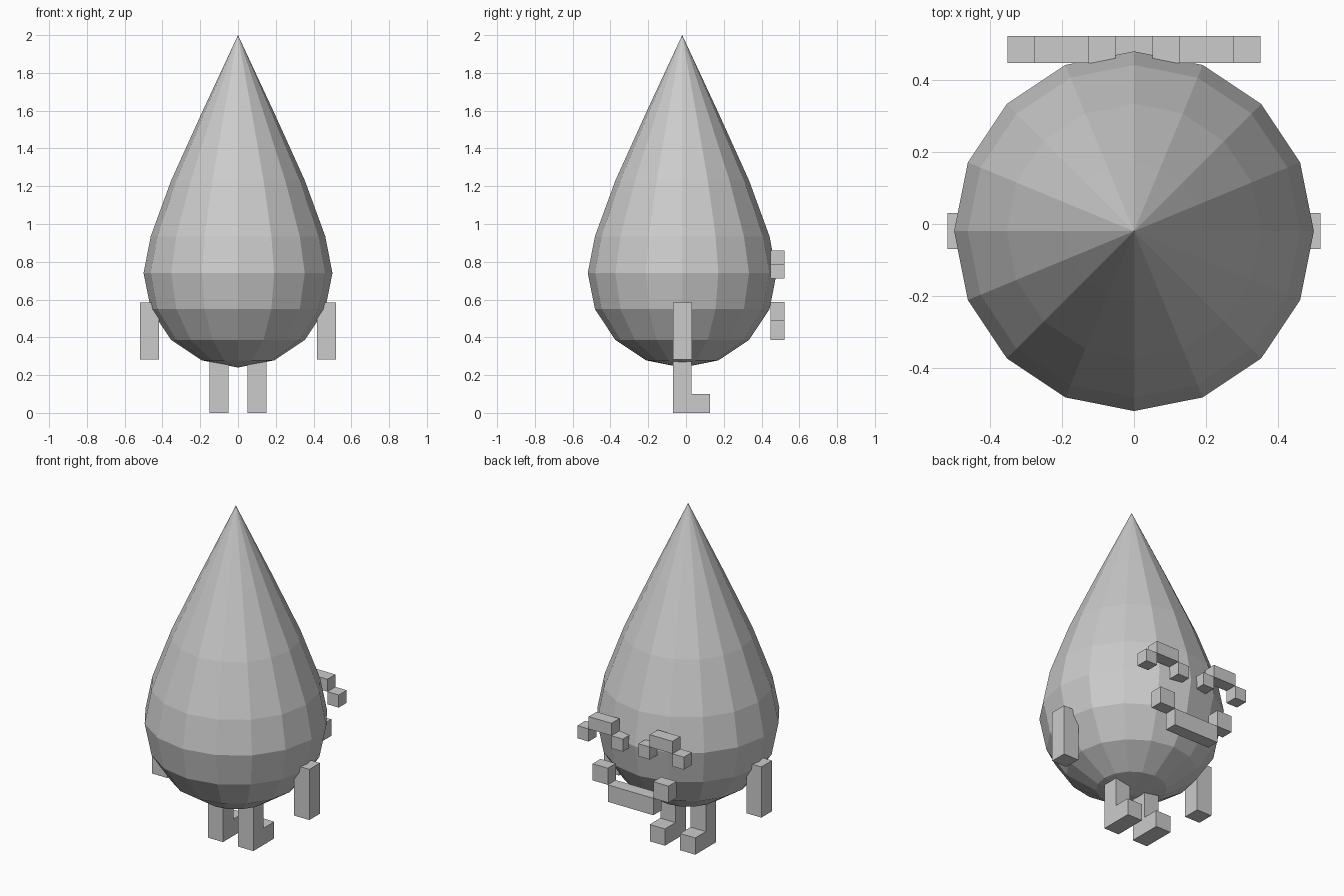
import bpy, bmesh
from math import cos, sin, pi

if "Cube" in bpy.data.objects:
    bpy.data.objects.remove(bpy.data.objects["Cube"])


def make_object(name, bm):
    bmesh.ops.recalc_face_normals(bm, faces=bm.faces)
    mesh = bpy.data.meshes.new(name)
    bm.to_mesh(mesh)
    bm.free()
    ob = bpy.data.objects.new(name, mesh)
    bpy.context.collection.objects.link(ob)
    return ob


def prism(name, profile, x0, x1):
    """Extrude a (y, z) outline from x0 to x1."""
    bm = bmesh.new()
    face = bm.faces.new([bm.verts.new((x0, y, z)) for y, z in profile])
    out = bmesh.ops.extrude_face_region(bm, geom=[face])
    verts = [g for g in out["geom"] if isinstance(g, bmesh.types.BMVert)]
    bmesh.ops.translate(bm, verts=verts, vec=(x1 - x0, 0, 0))
    return make_object(name, bm)


def box(name, x, y, z):
    return prism(name, [(y[0], z[0]), (y[1], z[0]), (y[1], z[1]), (y[0], z[1])], *x)


# Teardrop body: lathed 16-sided profile (radius, z)
CY, SIDES = -0.02, 16
rings = [(0.191, 0.278), (0.354, 0.386), (0.462, 0.549), (0.5, 0.74),
         (0.462, 0.935), (0.354, 1.23), (0.191, 1.59)]
bm = bmesh.new()
loops = [[bm.verts.new((r * cos(2 * pi * i / SIDES), CY + r * sin(2 * pi * i / SIDES), z))
          for i in range(SIDES)] for r, z in rings]
bottom = bm.verts.new((0, CY, 0.24))
tip = bm.verts.new((0, CY, 2.0))
for i in range(SIDES):
    j = (i + 1) % SIDES
    for a, b in zip(loops, loops[1:]):
        bm.faces.new((a[i], a[j], b[j], b[i]))
    bm.faces.new((bottom, loops[0][j], loops[0][i]))
    bm.faces.new((tip, loops[-1][i], loops[-1][j]))
make_object("teardrop_body", bm)

FACE_Y = (0.447, 0.522)
LEG = [(-0.07, 0), (0.127, 0), (0.127, 0.1), (0.028, 0.1), (0.028, 0.3), (-0.07, 0.3)]

# Parts mirrored left and right
for side, s in (("left", -1), ("right", 1)):
    def span(a, b):
        return tuple(sorted((s * a, s * b)))

    box(f"{side}_arm", span(0.419, 0.519), (-0.069, 0.031), (0.283, 0.585))
    prism(f"{side}_leg", LEG, *span(0.05, 0.15))
    # Arched eye made of three blocks
    box(f"{side}_eye_inner", span(0.051, 0.126), FACE_Y, (0.711, 0.786))
    box(f"{side}_eye_top", span(0.126, 0.276), FACE_Y, (0.786, 0.86))
    box(f"{side}_eye_outer", span(0.276, 0.351), FACE_Y, (0.711, 0.786))
    box(f"{side}_mouth_corner", span(0.15, 0.25), FACE_Y, (0.487, 0.586))

# Mouth bar
box("mouth_bar", (-0.15, 0.15), FACE_Y, (0.386, 0.487))
